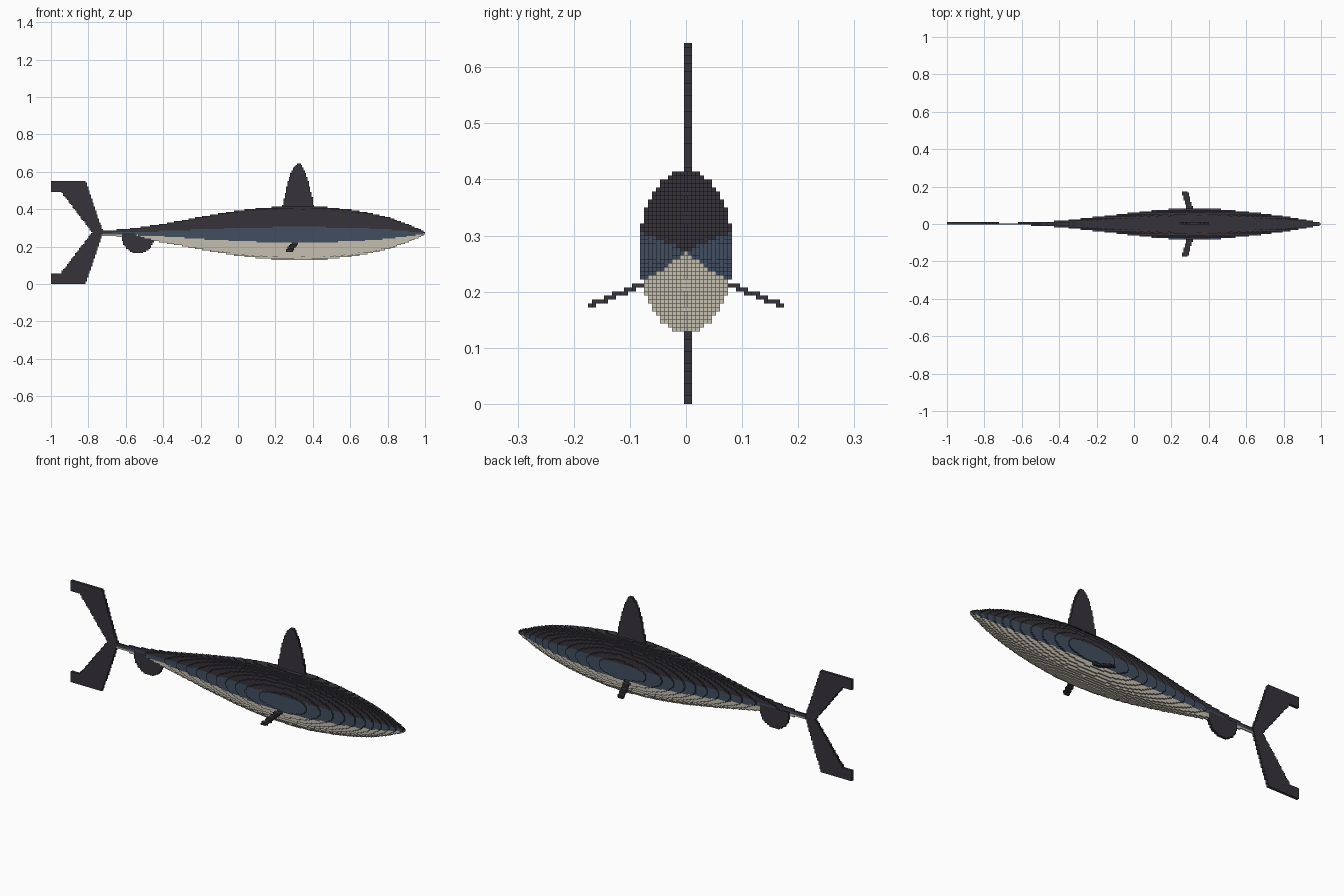
import bpy, bmesh, math

if "Cube" in bpy.data.objects:
    bpy.data.objects.remove(bpy.data.objects["Cube"])

V = 1 / 140          # block size
MID = 38 * V         # height of the body axis


def material(name, rgb):
    m = bpy.data.materials.new(name)
    m.use_nodes = True
    m.diffuse_color = (*rgb, 1)
    m.node_tree.nodes["Principled BSDF"].inputs["Base Color"].default_value = (*rgb, 1)
    return m


DARK = material("charcoal", (0.037, 0.034, 0.042))
BLUE = material("slate_blue", (0.054, 0.076, 0.115))
PALE = material("pale_belly", (0.56, 0.52, 0.435))

# The six faces of a block: direction and corner offsets
SIDES = [
    ((1, 0, 0), ((1, 0, 0), (1, 1, 0), (1, 1, 1), (1, 0, 1))),
    ((-1, 0, 0), ((0, 0, 0), (0, 0, 1), (0, 1, 1), (0, 1, 0))),
    ((0, 1, 0), ((0, 1, 0), (0, 1, 1), (1, 1, 1), (1, 1, 0))),
    ((0, -1, 0), ((0, 0, 0), (1, 0, 0), (1, 0, 1), (0, 0, 1))),
    ((0, 0, 1), ((0, 0, 1), (1, 0, 1), (1, 1, 1), (0, 1, 1))),
    ((0, 0, -1), ((0, 0, 0), (0, 1, 0), (1, 1, 0), (1, 0, 0))),
]
taken = set()


def block_part(name, mats, inside, lo, hi, paint=None):
    """Fill the box lo..hi with blocks where inside(x, y, z) holds; keep the outer skin."""
    i0, i1 = max(0, int((lo[0] + 1) / V)), min(280, int((hi[0] + 1) / V) + 1)
    j0, j1 = round(lo[1] / V), round(hi[1] / V) + 1
    k0, k1 = max(0, int(lo[2] / V)), int(hi[2] / V) + 1
    cells = set()
    for i in range(i0, i1):
        for j in range(j0, j1):
            for k in range(k0, k1):
                if (i, j, k) not in taken and inside(-1 + (i + .5) * V, j * V, (k + .5) * V):
                    cells.add((i, j, k))
    taken.update(cells)
    bm = bmesh.new()
    corners = {}

    def corner(p):
        if p not in corners:
            corners[p] = bm.verts.new((-1 + p[0] * V, (p[1] - .5) * V, p[2] * V))
        return corners[p]

    for i, j, k in sorted(cells):
        slot = paint(-1 + (i + .5) * V, (k + .5) * V) if paint else 0
        for d, quad in SIDES:
            if (i + d[0], j + d[1], k + d[2]) not in cells:
                f = bm.faces.new([corner((i + a, j + b, k + c)) for a, b, c in quad])
                f.material_index = slot
    me = bpy.data.meshes.new(name)
    bm.to_mesh(me)
    bm.free()
    for m in mats:
        me.materials.append(m)
    ob = bpy.data.objects.new(name, me)
    bpy.context.collection.objects.link(ob)
    return ob


def in_polygon(x, z, pts):
    hit = False
    for (x1, z1), (x2, z2) in zip(pts, pts[1:] + pts[:1]):
        if (z1 > z) != (z2 > z) and x < x1 + (z - z1) * (x2 - x1) / (z2 - z1):
            hit = not hit
    return hit


# Body profile: x, half height, half width
PROFILE = [
    (-0.76, .008, .003), (-0.6, .022, .004), (-0.4, .049, .016), (-0.2, .088, .038),
    (0, .121, .061), (.1, .133, .072), (.2, .141, .080), (.35, .146, .084), (.45, .142, .080),
    (.6, .126, .066), (.7, .109, .055), (.8, .086, .042), (.9, .052, .025), (1, .008, .006),
]


def girth(x):
    for (x1, h1, w1), (x2, h2, w2) in zip(PROFILE, PROFILE[1:]):
        if x1 <= x <= x2:
            t = (x - x1) / (x2 - x1)
            return h1 + t * (h2 - h1), w1 + t * (w2 - w1)
    return 0, 0


def in_body(x, y, z):
    h, w = girth(x)
    return h > 0 and (y / w) ** 2 + ((z - MID) / h) ** 2 <= 1


def body_paint(x, z):
    t = (z - MID) / girth(x)[0]
    return 0 if t > .23 else 1 if t > -.35 else 2


# Forked tail: one lobe outline mirrored about its axis
AXIS = .276
LOBE = [(-1.01, .553), (-.815, .553), (-.72, AXIS), (-.78, AXIS), (-.945, .492), (-1.01, .492)]
block_part("tail_fin", [DARK],
           lambda x, y, z: in_polygon(x, AXIS + abs(z - AXIS) + .0005, LOBE),
           (-1, 0, 0), (-.7, V, .56))

# Tall back fin with a rounded tip
block_part("dorsal_fin", [DARK],
           lambda x, y, z: z < .643 and abs(x - .322) <= .084 * math.sqrt((.643 - z) / .232),
           (.2, 0, .40), (.45, V, .65))

# Rounded fin under the tail stem
block_part("anal_fin", [DARK],
           lambda x, y, z: ((x + .535) / .086) ** 2 + ((z - .252) / .09) ** 2 <= 1 and z < .272,
           (-.64, 0, .15), (-.43, V, .28))


# Pair of narrow side fins, sloping down, out and back
def in_side_fin(x, y, z):
    out = abs(y) - .075
    return abs(x - (.30 - .29 * out)) < .017 and abs(z - (.214 - .41 * out)) < .0052


for name, s in (("left_pectoral_fin", 1), ("right_pectoral_fin", -1)):
    ys = sorted((s * .07, s * 24 * V))
    block_part(name, [DARK], in_side_fin, (.2, ys[0], .15), (.36, ys[1], .24))

# Spindle body: dark back, blue flanks, pale belly
block_part("body", [DARK, BLUE, PALE], in_body, (-.76, -.09, .1), (1, .09, .45), body_paint)
